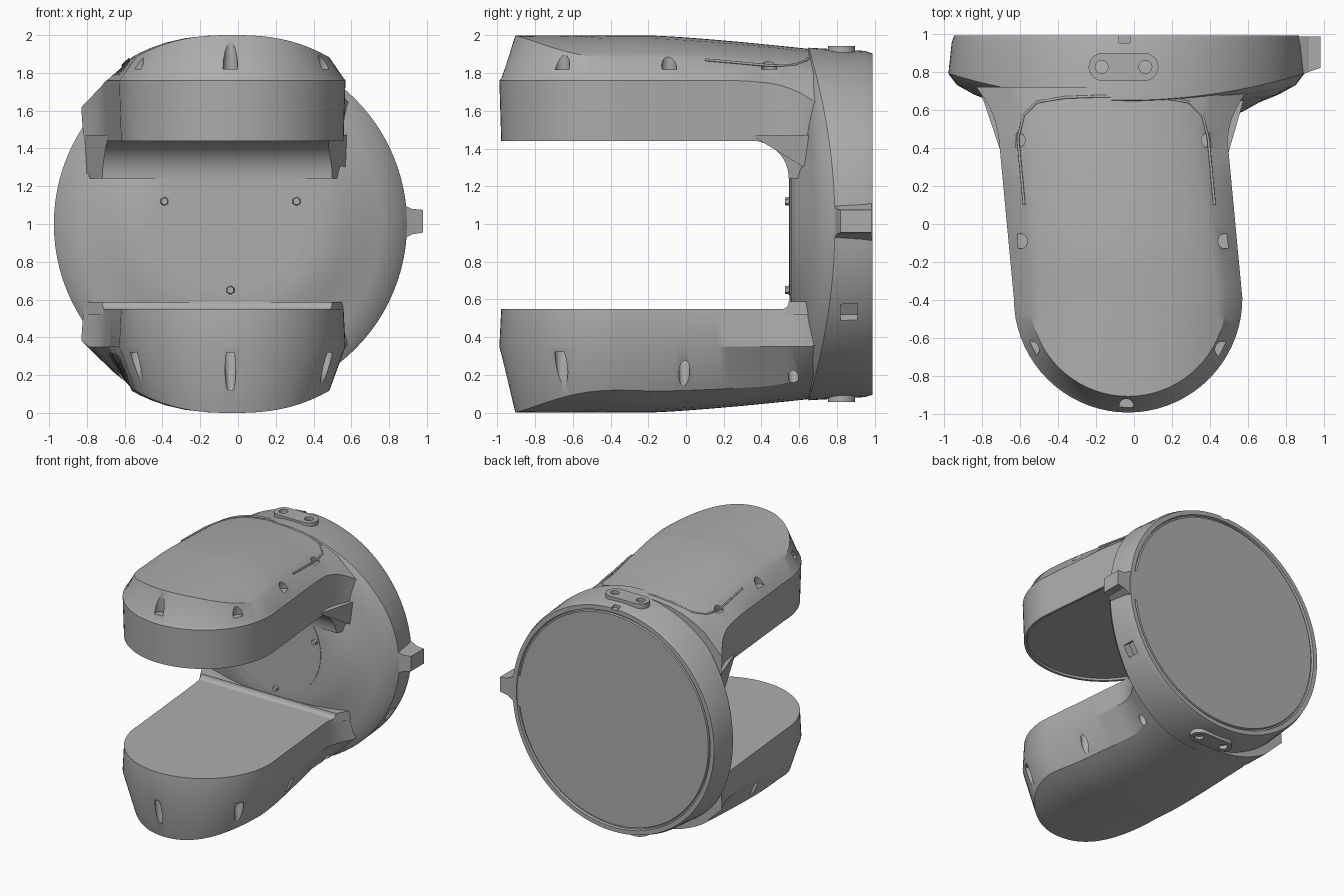
import bpy, bmesh, math
from mathutils import Matrix, Vector

cube = bpy.data.objects.get("Cube")
if cube:
    bpy.data.objects.remove(cube, do_unlink=True)

grey = bpy.data.materials.new("plain grey")
grey.use_nodes = True
grey.diffuse_color = (0.42, 0.42, 0.42, 1)
grey.node_tree.nodes["Principled BSDF"].inputs["Base Color"].default_value = (0.42, 0.42, 0.42, 1)

CX = -0.04      # axis of the round base
HALF = 0.6      # half width of the arms
BACK = 0.72     # where the arms end inside the base


def finish(bm, name, angle=30):
    bmesh.ops.remove_doubles(bm, verts=bm.verts, dist=0.0002)
    bmesh.ops.recalc_face_normals(bm, faces=bm.faces)
    mesh = bpy.data.meshes.new(name)
    bm.to_mesh(mesh)
    bm.free()
    mesh.materials.append(grey)
    obj = bpy.data.objects.new(name, mesh)
    bpy.context.collection.objects.link(obj)
    shade(obj, angle)
    return obj


def shade(obj, angle=30):
    bpy.ops.object.select_all(action='DESELECT')
    obj.select_set(True)
    bpy.context.view_layer.objects.active = obj
    bpy.ops.object.shade_smooth_by_angle(angle=math.radians(angle))


def loft(bm, rings, closed=True):
    rows = [[bm.verts.new(p) for p in ring] for ring in rings]
    n = len(rows[0])
    for a, b in zip(rows, rows[1:]):
        for i in range(n if closed else n - 1):
            j = (i + 1) % n
            bm.faces.new((a[i], a[j], b[j], b[i]))
    return rows


def cut(obj, cutter):
    cutter.hide_render = True
    mod = obj.modifiers.new("cut", 'BOOLEAN')
    mod.operation, mod.solver, mod.object = 'DIFFERENCE', 'EXACT', cutter
    bpy.context.view_layer.update()
    graph = bpy.context.evaluated_depsgraph_get()
    mesh = bpy.data.meshes.new_from_object(obj.evaluated_get(graph))
    obj.modifiers.clear()
    obj.data = mesh
    bpy.data.objects.remove(cutter, do_unlink=True)
    shade(obj)


def cone(bm, r1, r2, depth, centre, turn=None, segments=16):
    m = Matrix.Translation(centre) @ (turn or Matrix())
    bmesh.ops.create_cone(bm, cap_ends=True, segments=segments, radius1=r1,
                          radius2=r2, depth=depth, matrix=m)


def flip(z, up):
    return z if up else 2 - z


# Round base: rings around the y axis, front edge pulled forward at top and bottom
def base_ring(y, r, pull, n=96):
    angles = [2 * math.pi * i / n for i in range(n)]
    return [(CX + r * math.cos(a), y - pull * math.sin(a) ** 2, 1 + r * math.sin(a)) for a in angles]


bm = bmesh.new()
profile = [(0.985, 0, 0), (0.985, 0.85, 0), (0.972, 0.855, 0), (0.972, 0.865, 0), (0.99, 0.87, 0),
           (0.99, 0.905, 0), (0.95, 0.918, 0), (0.79, 0.935, 0.14), (0.73, 0.89, 0.1),
           (0.68, 0.8, 0.06), (0.64, 0.7, 0.03), (0.59, 0.61, 0), (0.56, 0.52, 0),
           (0.55, 0.44, 0), (0.55, 0, 0)]
loft(bm, [base_ring(*p) for p in profile])
base = finish(bm, "round_base")

# Side slot and top notch in the rim
bm = bmesh.new()
for centre, size, tilt in (((0.77, 0.865, 0.525), (0.14, 0.09, 0.1), 0.55),
                           ((-0.05, 0.975, 1.92), (0.06, 0.05, 0.05), 0)):
    m = Matrix.Translation(centre) @ Matrix.Rotation(tilt, 4, 'Y') @ Matrix.Diagonal((*size, 1))
    bmesh.ops.create_cube(bm, size=1, matrix=m)
cut(base, finish(bm, "rim_cutter"))


# Arm shape helpers
def mid(y):
    return -0.03 - 0.094 * max(0, min(y, 0.45) + 0.4)


def top_inset(y):
    return 0.085 + 0.05 * max(0, min(1, (y + 0.3) / 0.7))


def flare(y):
    return 0.12 * (max(0, y - 0.42) / 0.3) ** 2


def crown(x, y):
    drop = 0.11 * (abs(x - mid(y)) / 0.5) ** 2.5
    return 2 - drop - 0.07 * max(0, (y + 0.2) / 0.84) ** 1.3


def outline(inset, sides=20, arc=36):
    """Open plan outline, back left round the nose to back right; inset(y) shrinks it."""
    y0 = -0.39
    ys = [BACK + (y0 - BACK) * i / sides for i in range(sides)]

    def half(y):
        return (HALF - inset(y)) * (1 + flare(y) / HALF)
    r = HALF - inset(y0)
    nose = [(mid(y0) - r * math.cos(math.pi * i / arc), y0 - r * math.sin(math.pi * i / arc))
            for i in range(arc + 1)]
    left = [(mid(y) - half(y), y) for y in ys]
    right = [(mid(y) + half(y), y) for y in reversed(ys)]
    return left + nose + right


def arm(name, up, shoulder, ledge, lip, floor, hole_ys):
    inner = 1.44 if up else 1.45

    def flat(d, z):
        return [(x, y, min(z, crown(x, y) - 0.03)) for x, y in outline(lambda _: d)]
    rings = [flat(HALF, inner + lip), flat(0.035, inner + lip), flat(0.03, inner),
             flat(0.01, inner), flat(0, shoulder)]
    if ledge:
        rings.append(flat(ledge, shoulder + 0.015))
    for t in (0, 0.08, 0.2, 0.35, 0.55, 0.8, 1):
        pts = outline(lambda y: top_inset(y) + t * (HALF - top_inset(y)))
        rings.append([(x, y, crown(x, y)) for x, y in pts])
    rings = [[(x, y, flip(z, up)) for x, y, z in ring] for ring in rings]
    bm = bmesh.new()
    rows = loft(bm, rings, closed=False)
    bm.faces.new([r[0] for r in rows] + [r[-1] for r in reversed(rows[1:-1])] )
    obj = finish(bm, name)

    # Tapered screw pockets around the outer edge
    spots = [(-0.04, -0.945), (-0.535, -0.655), (0.46, -0.655)]
    for y in hole_ys:
        w = HALF - top_inset(y) + 0.035
        spots += [(mid(y) - w, y), (mid(y) + w, y)]
    bm = bmesh.new()
    for x, y in spots:
        height = 0.2
        cone(bm, 0.042, 0.02, height, (x, y, floor + height / 2))
    if not up:
        bmesh.ops.transform(bm, matrix=Matrix.Translation((0, 0, 2)) @ Matrix.Diagonal((1, 1, -1, 1)),
                            verts=bm.verts)
    cut(obj, finish(bm, "pocket_cutter"))


arm("upper_arm", True, 1.76, 0.012, 0.015, 1.82, (-0.09, 0.44))
arm("lower_arm", False, 1.65, 0, 0, 1.68, (-0.01, 0.57))


# Concave fillets between the arms and the wall
def fillet(name, radius, z, up):
    wall = 0.545
    arc = [(wall - radius + radius * math.sin(a), z - radius + radius * math.cos(a))
           for a in (math.pi / 2 * i / 12 for i in range(13))]
    prof = arc + [(0.72, z - radius), (0.72, z + 0.03), (wall - radius, z + 0.03)]
    bm = bmesh.new()
    rings = []
    for side in (-1, 1):
        rings.append([(mid(y) + side * (HALF - 0.012) * (1 + flare(y) / HALF), y, flip(h, up))
                      for y, h in prof])
    for row in loft(bm, rings):
        bm.faces.new(row)
    finish(bm, name)


fillet("upper_fillet", 0.2, 1.442, True)
fillet("lower_fillet", 0.04, 1.452, False)

# Pointer tab on the left of the rim
bm = bmesh.new()
tab = [(0.76, 0.73, 0.86, 1.15), (0.86, 0.775, 0.91, 1.11), (0.92, 0.8, 0.945, 1.08), (0.98, 0.82, 0.955, 1.075)]
rows = loft(bm, [[(x, y, lo), (x, 0.985, lo), (x, 0.985, hi), (x, y, hi)] for x, y, lo, hi in tab])
bm.faces.new(rows[0])
bm.faces.new(rows[-1])
finish(bm, "pointer_tab", 20)

# Round wall plate with three small pegs
turn = Matrix.Rotation(math.pi / 2, 4, 'X')
bm = bmesh.new()
cone(bm, 0.4, 0.4, 0.02, (CX, 0.556, 1.02), turn, 64)
finish(bm, "wall_plate")
for i, (x, z) in enumerate(((-0.39, 1.12), (0.31, 1.12), (-0.04, 0.65))):
    bm = bmesh.new()
    cone(bm, 0.028, 0.02, 0.05, (x, 0.55, z), turn, 6)
    finish(bm, f"wall_peg_{i + 1}")

# Oblong plates with two holes, above and below the rim
for name, up in (("top_plate", True), ("bottom_plate", False)):
    ring = []
    for i in range(32):
        a = 2 * math.pi * (i + 0.5) / 32
        ring.append((-0.055 + math.copysign(0.11, math.cos(a)) + 0.073 * math.cos(a),
                     0.825 + 0.073 * math.sin(a)))
    bm = bmesh.new()
    rows = loft(bm, [[(x, y, flip(z, up)) for x, y in ring] for z in (1.88, 1.945)])
    for row in rows:
        bm.faces.new(row)
    plate = finish(bm, name)
    bm = bmesh.new()
    for side in (-1, 1):
        cone(bm, 0.034, 0.034, 0.2, (-0.055 + side * 0.115, 0.825, flip(1.94, up)))
    cut(plate, finish(bm, "hole_cutter"))

# Cover seam running round the back of the upper arm
half_seam = [(0.5, 0.1), (0.5, 0.45), (0.47, 0.57), (0.4, 0.64), (0.25, 0.665), (0.1, 0.67)]
path = [(-s, y) for s, y in half_seam] + [(s, y) for s, y in reversed(half_seam)]
curve = bpy.data.curves.new("cover_seam", 'CURVE')
curve.dimensions = '3D'
curve.bevel_depth = 0.007
spline = curve.splines.new('POLY')
spline.points.add(len(path) - 1)
for p, (s, y) in zip(spline.points, path):
    x = mid(y) + s
    p.co = (x, y, crown(x, y), 1)
curve.materials.append(grey)
bpy.context.collection.objects.link(bpy.data.objects.new("cover_seam", curve))
